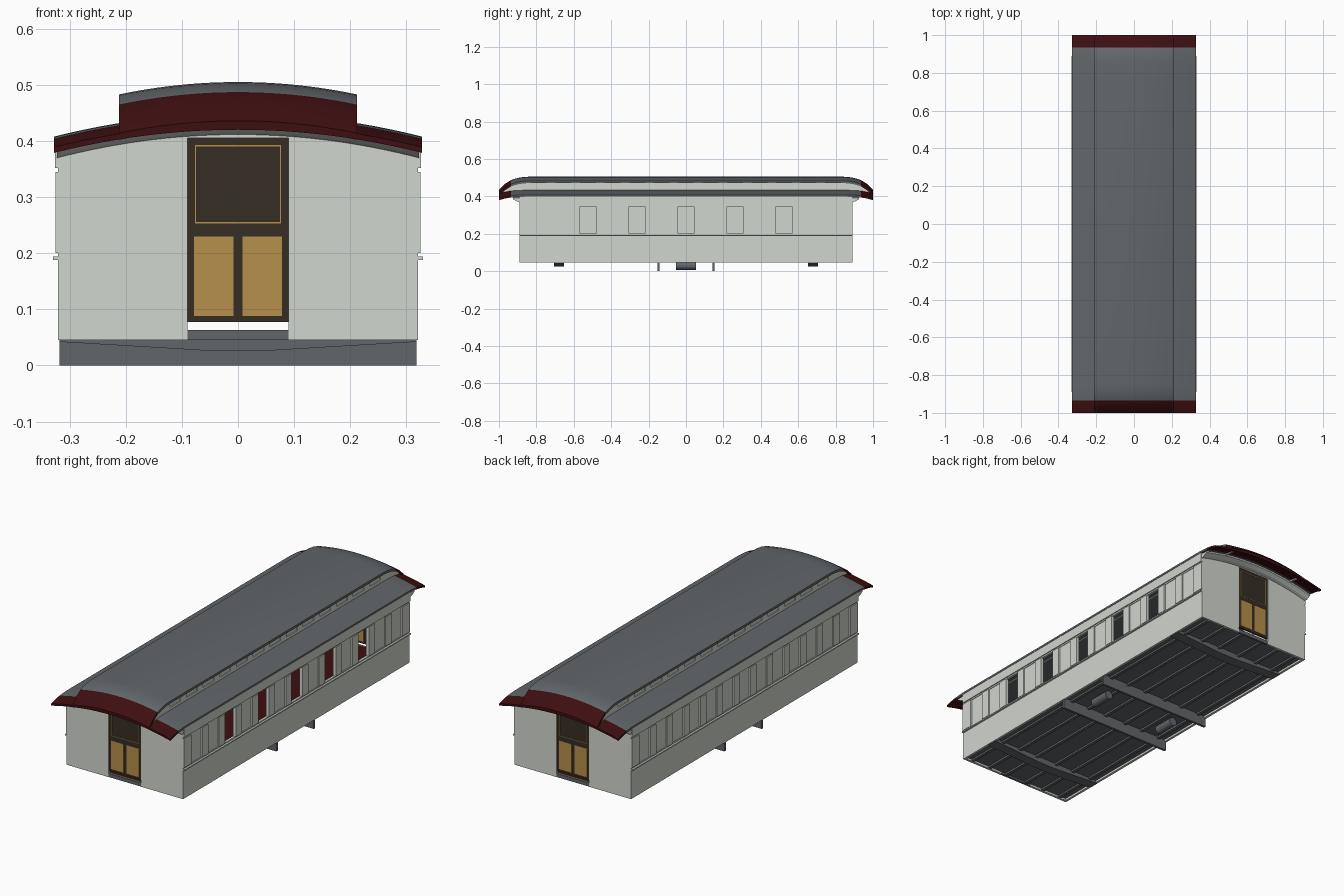
import bpy, bmesh, math

if "Cube" in bpy.data.objects:
    bpy.data.objects.remove(bpy.data.objects["Cube"])


def material(name, r, g, b):
    m = bpy.data.materials.new(name)
    m.diffuse_color = (r, g, b, 1)
    m.use_nodes = True
    m.node_tree.nodes["Principled BSDF"].inputs["Base Color"].default_value = m.diffuse_color
    return m


BODY = material("pale_grey_paint", 0.64, 0.67, 0.62)
GREY = material("roof_grey", 0.122, 0.133, 0.144)
RED = material("dark_red", 0.048, 0.0045, 0.0055)
BROWN = material("dark_brown", 0.037, 0.027, 0.018)
OCHRE = material("ochre", 0.47, 0.28, 0.07)


def finish(name, bm, *mats):
    bmesh.ops.recalc_face_normals(bm, faces=bm.faces)
    me = bpy.data.meshes.new(name)
    bm.to_mesh(me)
    bm.free()
    for m in mats:
        me.materials.append(m)
    ob = bpy.data.objects.new(name, me)
    bpy.context.collection.objects.link(ob)
    return ob


def add_box(bm, x0, x1, y0, y1, z0, z1):
    v = [bm.verts.new((x, y, z)) for x in (x0, x1) for y in (y0, y1) for z in (z0, z1)]
    for f in ((0, 1, 3, 2), (4, 6, 7, 5), (0, 4, 5, 1), (2, 3, 7, 6), (0, 2, 6, 4), (1, 5, 7, 3)):
        bm.faces.new([v[i] for i in f])


def boxes(name, mat, items):
    bm = bmesh.new()
    for b in items:
        add_box(bm, *b)
    return finish(name, bm, mat)


def loft(name, rings, *mats):
    """Skin a list of closed rings and cap the ends."""
    bm = bmesh.new()
    rv = [[bm.verts.new(p) for p in r] for r in rings]
    n = len(rv[0])
    for a, b in zip(rv, rv[1:]):
        for i in range(n):
            j = (i + 1) % n
            bm.faces.new((a[i], a[j], b[j], b[i]))
    bm.faces.new(rv[0])
    bm.faces.new(rv[-1])
    return finish(name, bm, *mats)


def prism_y(name, pts, y0, y1, mat):
    return loft(name, [[(x, y, z) for x, z in pts] for y in (y0, y1)], mat)


def smooth(ob, deg=30):
    bpy.ops.object.select_all(action='DESELECT')
    ob.select_set(True)
    bpy.context.view_layer.objects.active = ob
    bpy.ops.object.shade_smooth_by_angle(angle=math.radians(deg))


# ---- Roofs: arched sheets drooping into red hoods at both ends
LOW_DROP = [(0.86, 0), (0.9, 0.001), (0.935, 0.004), (0.97, 0.010), (1.0, 0.019)]
TOP_DROP = [(0.84, 0), (0.87, 0.002), (0.90, 0.007), (0.935, 0.018), (0.97, 0.040), (1.0, 0.069)]


def roof(name, half, z0, k, drops, thick):
    stations = [(-y, d) for y, d in reversed(drops)] + drops
    xs = [half * (i / 12 - 1) for i in range(25)]
    rings = []
    for y, d in stations:
        top = [(x, y, z0 - k * x * x - d) for x in xs]
        bot = [(x, y, z0 - k * x * x - d - thick) for x in reversed(xs)]
        rings.append(top + bot)
    ob = loft(name, rings, GREY, RED)
    for p in ob.data.polygons:
        if abs(p.center.y) > 0.936:
            p.material_index = 1
    smooth(ob)


roof("main_roof", 0.328, 0.449, 0.383, LOW_DROP, 0.010)
roof("clerestory_roof", 0.212, 0.505, 0.49, TOP_DROP, 0.012)

# ---- Side walls with thirteen windows each
WIN = [(i - 6) * 0.131 for i in range(13)]
HW = 0.0425
OPEN = (2, 4, 6, 8, 10)


def gaps(y_end):
    edges = [-y_end] + [w + s * HW for w in WIN for s in (-1, 1)] + [y_end]
    return list(zip(edges[::2], edges[1::2]))


for s, side in ((1, "right"), (-1, "left")):
    def sx(a, b):
        return (s * a, s * b) if s > 0 else (s * b, s * a)

    boxes(side + "_wall", BODY, [
        (*sx(0.309, 0.321), -0.889, 0.889, 0.045, 0.2),
        (*sx(0.309, 0.321), -0.889, 0.889, 0.345, 0.40)])
    boxes(side + "_window_pillars", BODY,
          [(*sx(0.309, 0.325), a, b, 0.2, 0.345) for a, b in gaps(0.889)])
    boxes(side + "_window_panes", BODY,
          [(*sx(0.312, 0.318), w - HW, w + HW, 0.2, 0.345)
           for i, w in enumerate(WIN) if s < 0 or i not in OPEN])
    boxes(side + "_belt_rail", BODY, [(*sx(0.318, 0.330), -0.889, 0.889, 0.188, 0.194)])
    boxes(side + "_letter_board", BODY, [(*sx(0.318, 0.326), -0.889, 0.889, 0.352, 0.398)])

    # Clerestory wall and its small windows
    boxes(side + "_clerestory_wall", BODY,
          [(*sx(0.195, 0.205), -0.86, 0.86, 0.42, 0.447),
           (*sx(0.195, 0.205), -0.86, 0.86, 0.472, 0.479)]
          + [(*sx(0.195, 0.205), a, b, 0.447, 0.472) for a, b in gaps(0.86)])
    boxes(side + "_clerestory_panes", BODY,
          [(*sx(0.197, 0.201), w - HW, w + HW, 0.447, 0.472) for w in WIN])
    for e in (-1, 1):
        pts = [(0.86, 0.42), (0.86, 0.478), (0.90, 0.472), (0.935, 0.46), (0.975, 0.43), (0.975, 0.41)]
        loft(side + "_clerestory_wall_end",
             [[(s * x, e * y, z) for y, z in pts] for x in (0.195, 0.205)], BODY)


# ---- End walls, cornices and doors
def arch(x, top=0.432):
    return top - 0.4 * x * x


def span(a, b, n=8):
    return [a + (b - a) * i / n for i in range(n + 1)]


for e, end in ((-1, "front"), (1, "back")):
    def ey(a, b):
        return (-b, -a) if e < 0 else (a, b)

    for s in (-1, 1):
        pts = [(s * 0.321, 0.045), (s * 0.09, 0.045)] + [(s * x, arch(x)) for x in span(0.09, 0.321)]
        prism_y(end + "_wall", pts, *ey(0.878, 0.89), BODY)
    prism_y(end + "_wall_header",
            [(0.09, 0.405), (-0.09, 0.405)] + [(x, arch(x)) for x in span(-0.09, 0.09)],
            *ey(0.878, 0.89), BODY)
    xs = span(-0.323, 0.323, 20)
    band = [(x, arch(x, 0.434)) for x in xs]
    loft(end + "_cornice",
         [[(x, e * y, z) for x, z in band] + [(x, e * y, arch(x, b)) for x in reversed(xs)]
          for y, b in ((0.888, 0.411), (0.905, 0.415), (0.925, 0.426))], BODY)

    boxes(end + "_door", BROWN, [(-0.09, 0.09, *ey(0.878, 0.886), 0.077, 0.405)])
    boxes(end + "_door_panels", OCHRE,
          [(a, a + 0.07, *ey(0.876, 0.888), 0.088, 0.23) for a in (-0.078, 0.008)])
    t = 0.0025
    boxes(end + "_door_window_trim", OCHRE, [
        (-0.077, 0.077, *ey(0.877, 0.8875), 0.253, 0.253 + t),
        (-0.077, 0.077, *ey(0.877, 0.8875), 0.393 - t, 0.393),
        (-0.077, -0.077 + t, *ey(0.877, 0.8875), 0.253 + t, 0.393 - t),
        (0.077 - t, 0.077, *ey(0.877, 0.8875), 0.253 + t, 0.393 - t)])
    boxes(end + "_door_sill", GREY, [(-0.09, 0.09, *ey(0.878, 0.889), 0.045, 0.063)])

    # Tapered bolster under each end
    prism_y(end + "_bolster",
            [(-0.318, 0.056), (-0.318, 0.042), (-0.05, 0.026), (0.05, 0.026), (0.318, 0.042), (0.318, 0.056)],
            *ey(0.652, 0.706), GREY)

# ---- Floor: red on top, grey beneath
floor = boxes("floor", GREY, [(-0.312, 0.312, -0.879, 0.879, 0.055, 0.063)])
floor.data.materials.append(RED)
for p in floor.data.polygons:
    if p.normal.z > 0.5:
        p.material_index = 1

# ---- Underframe: ribs, cross beams and tanks
boxes("floor_ribs", GREY, [(x - 0.008, x + 0.008, -0.878, 0.878, 0.046, 0.056)
                           for x in (-0.27, -0.165, -0.06, 0.06, 0.165, 0.27)])
boxes("cross_beams", GREY, [(-0.318, 0.318, y - 0.006, y + 0.006, 0.0, 0.056) for y in (-0.147, 0.147)])
for x in (-0.2, 0.2):
    r = 0.022
    ring = [(x + r * math.cos(a), 0.029 + r * math.sin(a))
            for a in (math.tau * i / 20 for i in range(20))]
    smooth(prism_y("underfloor_tank", ring, -0.053, 0.053, GREY))
    boxes("tank_hanger", GREY, [(x - 0.006, x + 0.006, y - 0.004, y + 0.004, 0.04, 0.056)
                                for y in (-0.03, 0.03)])
